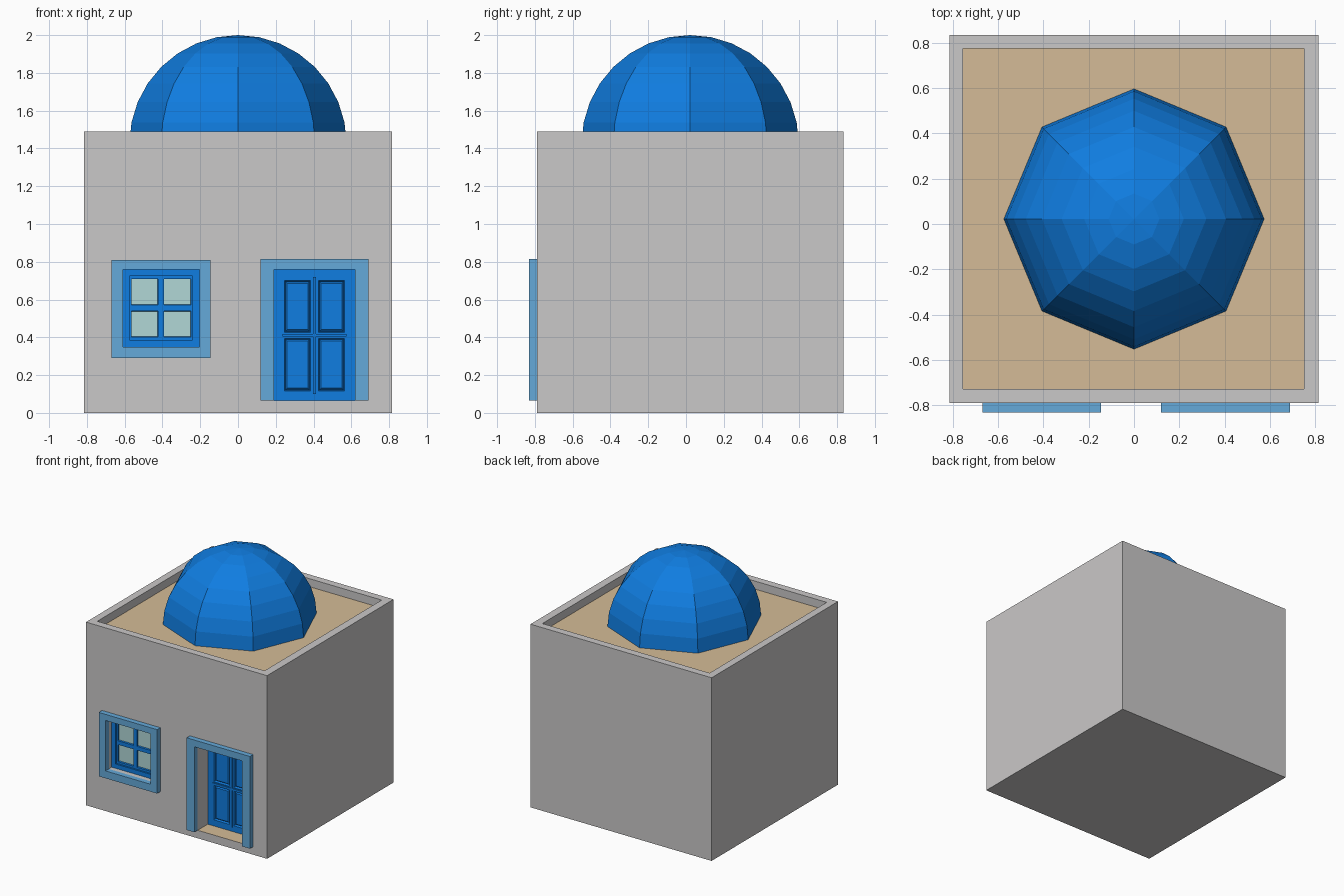
import bpy, bmesh
from mathutils import Matrix

cube = bpy.data.objects.get("Cube")
if cube:
    bpy.data.objects.remove(cube, do_unlink=True)


def material(name, rgb):
    m = bpy.data.materials.new(name)
    m.use_nodes = True
    m.diffuse_color = (*rgb, 1)
    m.node_tree.nodes["Principled BSDF"].inputs["Base Color"].default_value = (*rgb, 1)
    return m


wall = material("pale grey plaster", (0.59, 0.58, 0.58))
tan = material("tan floor", (0.66, 0.50, 0.31))
blue = material("deep blue paint", (0.005, 0.205, 0.75))
trim = material("light blue trim", (0.13, 0.40, 0.70))
glass = material("pale green glass", (0.44, 0.68, 0.67))


def finish(name, bm, *mats):
    mesh = bpy.data.meshes.new(name)
    bm.to_mesh(mesh)
    bm.free()
    for m in mats:
        mesh.materials.append(m)
    obj = bpy.data.objects.new(name, mesh)
    bpy.context.collection.objects.link(obj)
    return obj


def box(name, low, high, *mats):
    bm = bmesh.new()
    bmesh.ops.create_cube(bm, size=1)
    for v in bm.verts:
        v.co = [a if c < 0 else b for c, a, b in zip(v.co, low, high)]
    return finish(name, bm, *mats)


def sheet(xs, zs, y, skip=()):
    """Grid of faces looking to the front, with some cells left open."""
    bm = bmesh.new()
    grid = [[bm.verts.new((x, y, z)) for z in zs] for x in xs]
    cells = {}
    for i in range(len(xs) - 1):
        for k in range(len(zs) - 1):
            if (i, k) not in skip:
                cells[i, k] = bm.faces.new((grid[i][k], grid[i + 1][k],
                                            grid[i + 1][k + 1], grid[i][k + 1]))
    bm.normal_update()
    return bm, cells


def inset(bm, faces, width, depth):
    bmesh.ops.inset_individual(bm, faces=faces, thickness=width, depth=depth)
    bm.normal_update()


def thicken(obj, depth):
    mod = obj.modifiers.new("thickness", "SOLIDIFY")
    mod.thickness = depth
    mod.offset = -1


# House block with a roof recess and two niches
house = box("house_walls", (-0.815, -0.79, 0), (0.815, 0.835, 1.49), wall, tan)
cutters = [
    box("roof_cutter", (-0.755, -0.73, 1.425), (0.75, 0.775, 1.6)),
    box("window_cutter", (-0.61, -0.9, 0.35), (-0.205, -0.70, 0.76)),
    box("door_cutter", (0.19, -0.9, 0.065), (0.62, -0.62, 0.76)),
]
bpy.context.view_layer.objects.active = house
for cutter in cutters:
    cutter.hide_render = True
    mod = house.modifiers.new("cut", "BOOLEAN")
    mod.operation = "DIFFERENCE"
    mod.solver = "EXACT"
    mod.object = cutter
    bpy.ops.object.modifier_apply(modifier=mod.name)
    bpy.data.objects.remove(cutter, do_unlink=True)

# Roof deck and door threshold are tan
for f in house.data.polygons:
    z = f.center.z
    deck = 1.4 < z < 1.45 or z < 0.1
    f.material_index = 1 if f.normal.z > 0.9 and deck else 0

# Faceted half dome
bm = bmesh.new()
bmesh.ops.create_uvsphere(bm, u_segments=8, v_segments=16, radius=0.575)
bmesh.ops.delete(bm, geom=[v for v in bm.verts if v.co.z < -0.01], context="VERTS")
bmesh.ops.transform(bm, matrix=Matrix.Translation((0, 0.022, 1.425)), verts=bm.verts)
finish("dome", bm, blue)

# Trim around the openings
bm, _ = sheet((-0.67, -0.61, -0.205, -0.145), (0.29, 0.35, 0.76, 0.81), -0.832, {(1, 1)})
thicken(finish("window_trim", bm, trim), 0.042)
bm, _ = sheet((0.12, 0.19, 0.62, 0.69), (0.065, 0.76, 0.815), -0.832, {(1, 0)})
thicken(finish("door_trim", bm, trim), 0.042)

# Window: outer frame, then a sash with four panes
bm, _ = sheet((-0.61, -0.575, -0.24, -0.205), (0.35, 0.385, 0.725, 0.76), -0.752, {(1, 1)})
thicken(finish("window_frame", bm, blue), 0.05)
bm, cells = sheet((-0.61, -0.565, -0.423, -0.393, -0.25, -0.205),
                  (0.35, 0.402, 0.54, 0.572, 0.71, 0.76), -0.738)
panes = [f for (i, k), f in cells.items() if i % 2 and k % 2]
inset(bm, panes, 0.003, -0.014)
for f in panes:
    f.material_index = 1
thicken(finish("window_sash", bm, blue, glass), 0.02)

# Door leaf with four raised panels
bm, cells = sheet((0.19, 0.245, 0.385, 0.425, 0.565, 0.62),
                  (0.065, 0.115, 0.395, 0.425, 0.70, 0.76), -0.66)
panels = [f for (i, k), f in cells.items() if i % 2 and k % 2]
inset(bm, panels, 0.01, -0.014)
inset(bm, panels, 0.012, 0.009)
thicken(finish("door_leaf", bm, blue), 0.02)

# Slim mouldings on the door
box("door_centre_strip", (0.398, -0.668, 0.1), (0.412, -0.65, 0.72), blue)
box("door_middle_rail", (0.235, -0.668, 0.404), (0.575, -0.65, 0.418), blue)
